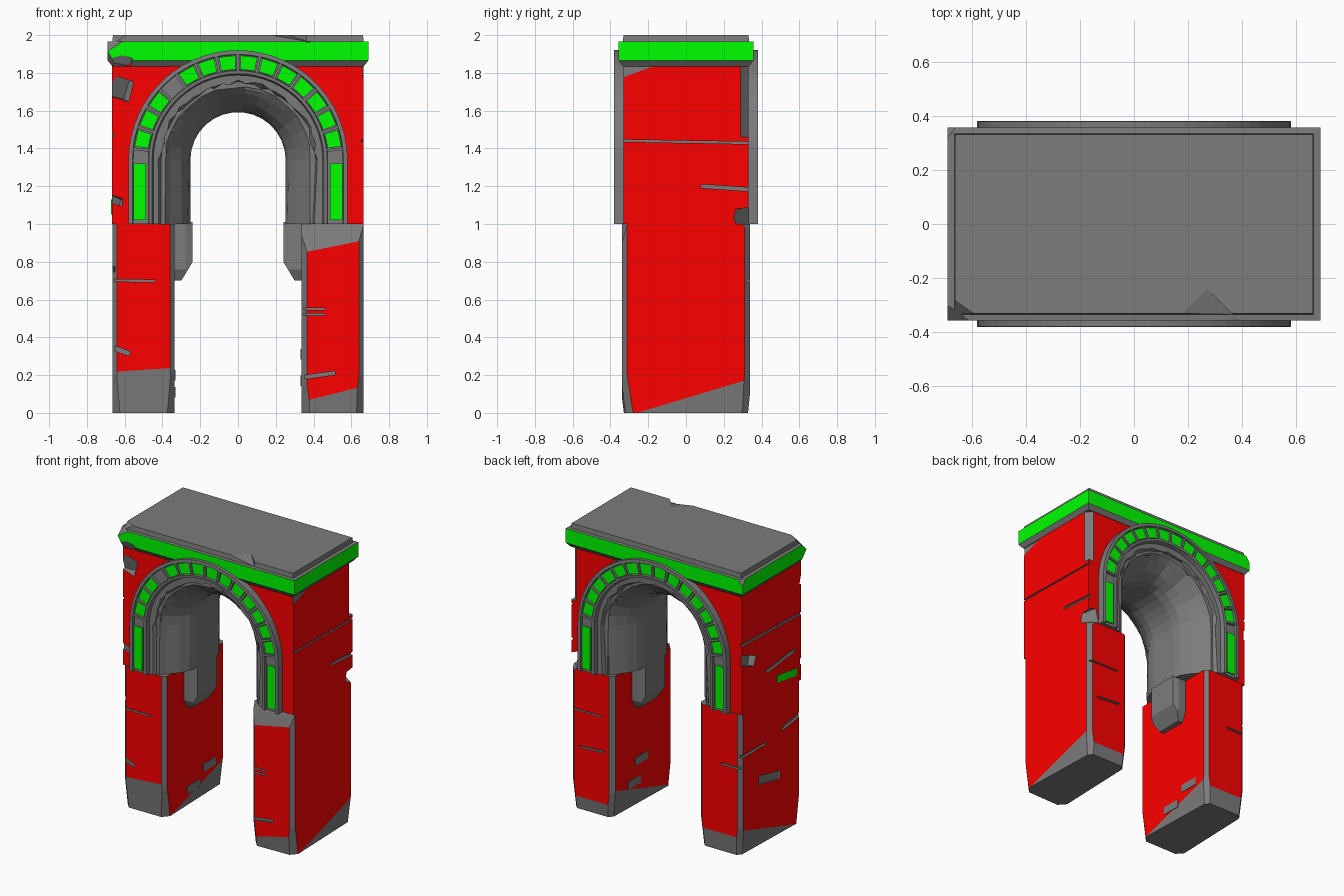
import bpy, bmesh, random
from math import sin, cos, radians
from mathutils import Vector, Matrix, Euler

if "Cube" in bpy.data.objects:
    bpy.data.objects.remove(bpy.data.objects["Cube"])

random.seed(4)
CZ = 1.34  # springing height of the arch


def colour(name, rgb):
    m = bpy.data.materials.new(name)
    m.diffuse_color = (*rgb, 1)
    m.use_nodes = True
    m.node_tree.nodes["Principled BSDF"].inputs["Base Color"].default_value = m.diffuse_color
    return m


STONE = colour("stone", (0.2, 0.2, 0.2))
RED = colour("red", (1, 0, 0))
GREEN = colour("green", (0, 1, 0))


def finish(bm, name, mat=None):
    """Slot 0 is bare stone, slot 1 the painted colour."""
    bmesh.ops.recalc_face_normals(bm, faces=bm.faces)
    me = bpy.data.meshes.new(name)
    bm.to_mesh(me)
    bm.free()
    me.materials.append(STONE)
    if mat:
        me.materials.append(mat)
    ob = bpy.data.objects.new(name, me)
    bpy.context.collection.objects.link(ob)
    return ob


def add_box(bm, loc, size, rot=(0, 0, 0), idx=0):
    mat = (Matrix.Translation(loc) @ Euler([radians(a) for a in rot]).to_matrix().to_4x4()
           @ Matrix.Diagonal((*size, 1)))
    vs = bmesh.ops.create_cube(bm, size=1, matrix=mat)["verts"]
    for f in {f for v in vs for f in v.link_faces}:
        f.material_index = idx


def chip(bm, co, no):
    """Slice a piece off with a plane and leave a bare stone face."""
    bmesh.ops.bisect_plane(bm, geom=bm.verts[:] + bm.edges[:] + bm.faces[:], dist=1e-5,
                           plane_co=Vector(co), plane_no=Vector(no).normalized(), clear_outer=True)
    edges = [e for e in bm.edges if e.is_boundary]
    if edges:
        for f in bmesh.ops.holes_fill(bm, edges=edges, sides=0)["faces"]:
            f.material_index = 0


def carve(ob, cuts):
    """Cut cracks and notches given as (location, size, rotation)."""
    bm = bmesh.new()
    for c in cuts:
        add_box(bm, *c)
    cutter = finish(bm, "cutter")
    cutter.hide_render = True
    mod = ob.modifiers.new("damage", 'BOOLEAN')
    mod.operation, mod.solver, mod.object = 'DIFFERENCE', 'EXACT', cutter
    bpy.context.view_layer.objects.active = ob
    bpy.ops.object.modifier_apply(modifier=mod.name)
    bpy.data.objects.remove(cutter)


def sweep(bm, profile, angles, jambs=False, idx=0, jitter=None):
    """Sweep a closed (radius, y) profile round the arch, optionally down the jambs."""
    stations = [(cos(radians(a)), sin(radians(a)), CZ) for a in angles]
    if jambs:
        stations = [(1, 0, 1.0)] + stations + [(-1, 0, 1.0)]
    rings = []
    for c, s, z in stations:
        ring = []
        for r, y in profile:
            j = jitter(r) if jitter else 0
            ring.append(bm.verts.new(((r + j) * c, y, z + (r + j) * s)))
        rings.append(ring)
    n = len(profile)
    faces = [bm.faces.new((a[i], a[(i + 1) % n], b[(i + 1) % n], b[i]))
             for a, b in zip(rings, rings[1:]) for i in range(n)]
    faces += [bm.faces.new(rings[0]), bm.faces.new(rings[-1])]
    for f in faces:
        f.material_index = idx


# Lower piers: painted blocks with worn edges and broken feet
def pier(name, side, chips, cuts):
    bm = bmesh.new()
    add_box(bm, (side * 0.5, 0, 0.5), (0.33, 0.675, 1), idx=1)
    for f in bm.faces:
        if abs(f.normal.z) > 0.5:
            f.material_index = 0
    for sx in (-1, 1):
        for sy in (-1, 1):
            w = random.uniform(0.024, 0.03)
            chip(bm, (side * 0.5 + sx * (0.165 - w), sy * 0.3375, 0), (sx, sy, 0))
            chip(bm, (side * 0.5 + sx * 0.165, sy * 0.305, 0.16), (sx, sy * 0.9, -0.14))
        chip(bm, (side * 0.5 + sx * 0.165, 0, random.uniform(0.07, 0.1)), (sx, 0.03, -0.1))
    for co, no in chips:
        chip(bm, co, no)
    carve(finish(bm, name, RED), cuts)


pier("left_pier", -1,
     [((-0.5, -0.3375, 0.228), (0.004, -1, -0.06)), ((-0.5, 0.3375, 0.13), (0, 1, -0.08))],
     [((-0.56, -0.34, 0.70), (0.24, 0.04, 0.012), (0, 1, 0)),
      ((-0.62, -0.34, 0.33), (0.1, 0.03, 0.025), (0, 20, 0)),
      ((-0.665, 0.02, 0.44), (0.03, 0.24, 0.06), (12, 0, 0)),
      ((-0.665, 0.2, 0.70), (0.03, 0.3, 0.018), (0, 0, 0)),
      ((-0.665, -0.25, 0.75), (0.03, 0.25, 0.03), (-8, 0, 0)),
      ((-0.6, 0.34, 0.62), (0.18, 0.04, 0.015), (0, 0, 0))])
pier("right_pier", 1,
     [((0.5, -0.3375, 0.1), (0.03, -1, -0.12)), ((0.5, -0.3375, 0.88), (-0.06, -1, 0.3)),
      ((0.64, 0.3375, 0.97), (0.6, 0.8, 0.6)), ((0.5, 0.3375, 0.09), (0, 1, -0.1))],
     [((0.39, -0.34, 0.55), (0.14, 0.04, 0.01), (0, 0, 0)),
      ((0.39, -0.34, 0.52), (0.14, 0.04, 0.01), (0, 0, 0)),
      ((0.43, -0.34, 0.20), (0.17, 0.03, 0.02), (0, -8, 0)),
      ((0.55, 0.34, 0.70), (0.26, 0.04, 0.012), (0, 0, 0)),
      ((0.5, 0.34, 0.45), (0.2, 0.04, 0.015), (0, 4, 0))])

# Upper wall: block with the arch cut through it
bm = bmesh.new()
outline = [(0.45 * cos(radians(a)), CZ + 0.45 * sin(radians(a))) for a in range(0, 181, 12)]
outline = [(0.45, 1.0)] + outline + [(-0.45, 1.0), (-0.668, 1.0), (-0.668, 1.85), (0.665, 1.85), (0.665, 1.0)]
front = bm.faces.new([bm.verts.new((x, -0.33, z)) for x, z in outline])
back = bmesh.ops.extrude_face_region(bm, geom=[front], use_keep_orig=True)
bmesh.ops.translate(bm, vec=(0, 0.66, 0), verts=[v for v in back["geom"] if isinstance(v, bmesh.types.BMVert)])
bm.normal_update()
for f in bm.faces:
    flat_side = abs(f.normal.x) > 0.99 and abs(f.calc_center_median().x) > 0.6
    f.material_index = int(abs(f.normal.y) > 0.9 or flat_side)
wall = finish(bm, "upper_wall", RED)
carve(wall, [
    ((0.67, 0.0, 1.435), (0.03, 0.9, 0.012), (-1, 0, 0)),       # right side cracks
    ((0.67, 0.23, 1.19), (0.04, 0.3, 0.02), (-4, 0, 0)),
    ((0.653, 0.33, 1.65), (0.09, 0.04, 0.38), (0, 0, -45)),     # broken back edge
    ((0.68, 0.35, 1.03), (0.16, 0.12, 0.10), (20, 10, 45)),
    ((0.675, -0.29, 1.84), (0.03, 0.3, 0.09), (20, 0, 0)),
    ((-0.64, -0.355, 1.72), (0.16, 0.08, 0.11), (15, 12, 30)),  # left front chips
    ((-0.66, -0.335, 1.13), (0.11, 0.04, 0.04), (0, 20, 30)),
    ((-0.675, 0.0, 1.48), (0.035, 0.9, 0.018), (2, 0, 0)),      # left side cracks
    ((-0.675, 0.27, 1.36), (0.06, 0.18, 0.07), (20, 0, 15)),
    ((-0.675, -0.1, 1.22), (0.04, 0.32, 0.025), (-6, 0, 0))])

# Cornice: green band with a sloping underside and a top slab
bm = bmesh.new()
levels = [(1.835, 0.666, 0.334), (1.865, 0.69, 0.357), (1.965, 0.69, 0.357), (1.967, 0.665, 0.334), (2.0, 0.662, 0.331)]
rings = [[bm.verts.new((sx * w, sy * d, z)) for sx, sy in ((-1, -1), (1, -1), (1, 1), (-1, 1))]
         for z, w, d in levels]
for k, (a, b) in enumerate(zip(rings, rings[1:])):
    for i in range(4):
        bm.faces.new((a[i], a[(i + 1) % 4], b[(i + 1) % 4], b[i])).material_index = int(k == 1)
bm.faces.new(rings[0])
bm.faces.new(rings[-1])
bmesh.ops.recalc_face_normals(bm, faces=bm.faces)
chip(bm, (-0.65, -0.33, 1.965), (-0.7, -1, 1.1))
chip(bm, (-0.672, -0.345, 1.87), (-1, -0.7, -0.6))
chip(bm, (-0.67, 0.34, 1.97), (-1, 0.8, 0.7))
cornice = finish(bm, "cornice", GREEN)
carve(cornice, [((0.27, -0.36, 2.005), (0.17, 0.17, 0.05), (14, 0, 45)),
                ((-0.62, -0.37, 1.86), (0.12, 0.05, 0.05), (25, 10, 12))])

# Arch mouldings on both faces, with a worn inner step
for side, label in ((-1, "front"), (1, "back")):
    prof = [(0.58, 0.31), (0.58, 0.38), (0.558, 0.382), (0.555, 0.362), (0.475, 0.362), (0.472, 0.38),
            (0.455, 0.378), (0.448, 0.35), (0.412, 0.348), (0.405, 0.325), (0.385, 0.32), (0.385, 0.30)]
    bm = bmesh.new()
    sweep(bm, [(r, side * y) for r, y in prof], range(0, 181, 6), True,
          jitter=lambda r: random.uniform(-0.012, 0.012) if r < 0.43 else 0)
    for off in range(-84, 85, 12):  # dividing bars between the panels
        a = radians(90 - off)
        add_box(bm, (0.515 * cos(a), side * 0.367, CZ + 0.515 * sin(a)), (0.085, 0.024, 0.014), (0, off - 90, 0))
    finish(bm, label + "_arch_moulding")

    # Green inlay panels set in the moulding channel
    bm = bmesh.new()
    panel = [(r, side * y) for r, y in ((0.479, 0.355), (0.552, 0.355), (0.552, 0.371), (0.479, 0.371))]
    for off in range(-78, 79, 12):
        if (side, off) != (-1, -42):
            sweep(bm, panel, (90 - off - 4.6, 90 - off + 4.6), idx=1)
    for sx in (-1, 1):
        add_box(bm, (sx * 0.52, side * 0.363, 1.17), (0.064, 0.018, 0.30), idx=1)
    finish(bm, label + "_inlay_panels", GREEN)

# Vault lining: bulging rib under the arch
bm = bmesh.new()
half = [(0.46, 0.325), (0.385, 0.325), (0.355, 0.29), (0.30, 0.225), (0.265, 0.16), (0.252, 0.10)]
sweep(bm, half + [(r, -y) for r, y in reversed(half)], range(0, 181, 12), True,
      jitter=lambda r: random.uniform(-0.006, 0.006) if 0.26 < r < 0.4 else 0)
finish(bm, "vault_lining")

# Corbels carrying the vault
for sx, label in ((-1, "left"), (1, "right")):
    bm = bmesh.new()
    add_box(bm, (sx * 0.2925, 0, 0.855), (0.105, 0.25, 0.31))
    chip(bm, (sx * 0.24, 0, 0.80), (-sx, 0, -0.6))
    for sy in (-1, 1):
        chip(bm, (sx * 0.24, sy * 0.11, 0.8), (-sx * 0.4, sy, 0))
        chip(bm, (sx * 0.3, sy * 0.125, 0.76), (0, sy, -0.5))
    finish(bm, label + "_corbel")

# Exposed bricks on the inner pier faces and one painted brick on the left side
bm = bmesh.new()
for x, y, z in ((0.336, 0.02, 0.31), (0.336, 0.1, 0.17), (-0.336, -0.02, 0.11), (-0.336, 0.16, 0.2)):
    add_box(bm, (x, y, z), (0.01, 0.14, 0.055))
finish(bm, "exposed_bricks")
bm = bmesh.new()
add_box(bm, (-0.664, -0.17, 1.09), (0.015, 0.22, 0.05), (8, 0, 0), idx=1)
finish(bm, "side_brick", GREEN)
